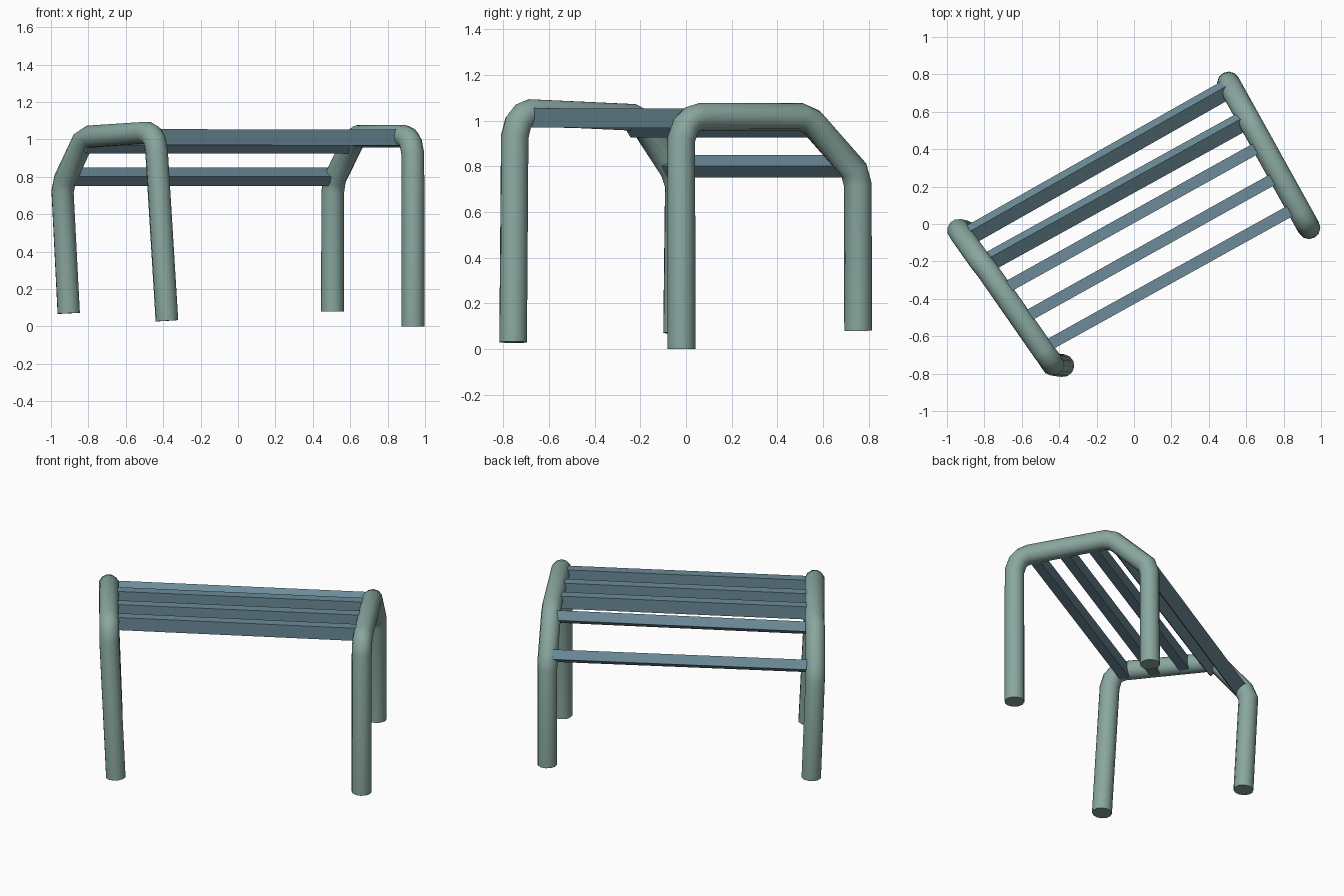
import bpy
import math
from mathutils import Vector, Matrix

if "Cube" in bpy.data.objects:
    bpy.data.objects.remove(bpy.data.objects["Cube"])


def material(name, rgb):
    m = bpy.data.materials.new(name)
    m.diffuse_color = (*rgb, 1)
    m.use_nodes = True
    m.node_tree.nodes["Principled BSDF"].inputs["Base Color"].default_value = m.diffuse_color
    return m


GREEN = material("sage green", (0.25, 0.385, 0.345))
BLUE = material("slate blue", (0.15, 0.26, 0.315))


def tube(name, points, radius=0.061):
    """Capped twelve-sided pipe along a polyline."""
    cu = bpy.data.curves.new(name, 'CURVE')
    cu.dimensions = '3D'
    cu.bevel_depth = radius
    cu.bevel_resolution = 4
    cu.use_fill_caps = True
    sp = cu.splines.new('POLY')
    sp.points.add(len(points) - 1)
    for p, co in zip(sp.points, points):
        p.co = (*co, 1)
    ob = bpy.data.objects.new(name, cu)
    bpy.context.collection.objects.link(ob)
    bpy.ops.object.select_all(action='DESELECT')
    ob.select_set(True)
    bpy.context.view_layer.objects.active = ob
    bpy.ops.object.convert(target='MESH')
    ob = bpy.context.view_layer.objects.active
    ob.data.materials.clear()
    ob.data.materials.append(GREEN)
    bpy.ops.object.shade_smooth_by_angle(angle=math.radians(40))


def slat(name, a, b, tilt, width=0.062, height=0.085, extra=0.035):
    """Box between two points, rolled about its length by tilt degrees."""
    a, b = Vector(a), Vector(b)
    d = (b - a).normalized()
    side = Vector((0, 0, 1)).cross(d).normalized()
    up = d.cross(side)
    frame = Matrix((d, side, up)).transposed().to_4x4()
    bpy.ops.mesh.primitive_cube_add(size=1)
    ob = bpy.context.object
    ob.name = name
    ob.data.transform(Matrix.Diagonal(((b - a).length + 2 * extra, width, height, 1)))
    ob.data.transform(Matrix.Translation((a + b) / 2) @ frame
                      @ Matrix.Rotation(math.radians(-tilt), 4, 'X'))
    ob.data.materials.append(BLUE)


# Right bent-pipe frame: profile in (y, z), standing in one vertical plane
right = [(-0.02, 0), (-0.02, 0.92), (0.0, 0.98), (0.025, 1.005), (0.065, 1.017),
         (0.50, 1.017), (0.55, 0.995), (0.735, 0.785), (0.752, 0.72), (0.754, 0.08)]
tube("right_frame", [(0.935 - (y + 0.02) * 0.555, y, z) for y, z in right])

# Left bent-pipe frame, leaning slightly
tube("left_frame", [(-0.38, -0.757, 0.03), (-0.435, -0.75, 0.93), (-0.445, -0.735, 0.99),
                    (-0.46, -0.712, 1.02), (-0.487, -0.675, 1.035), (-0.79, -0.24, 1.015),
                    (-0.83, -0.19, 0.99), (-0.925, -0.055, 0.785), (-0.938, -0.033, 0.72),
                    (-0.905, -0.04, 0.07)])

# Slats: two on the sloped part, three on the flat top
slat("slat_lower", (-0.87, -0.055, 0.80), (0.49, 0.715, 0.80), 55)
slat("slat_upper_slope", (-0.79, -0.21, 0.975), (0.585, 0.55, 0.975), 55)
slat("slat_top_back", (-0.675, -0.335, 1.01), (0.655, 0.405, 1.01), 0)
slat("slat_top_middle", (-0.565, -0.49, 1.01), (0.745, 0.24, 1.01), 0)
slat("slat_top_front", (-0.445, -0.64, 1.012), (0.835, 0.07, 1.01), 0)
